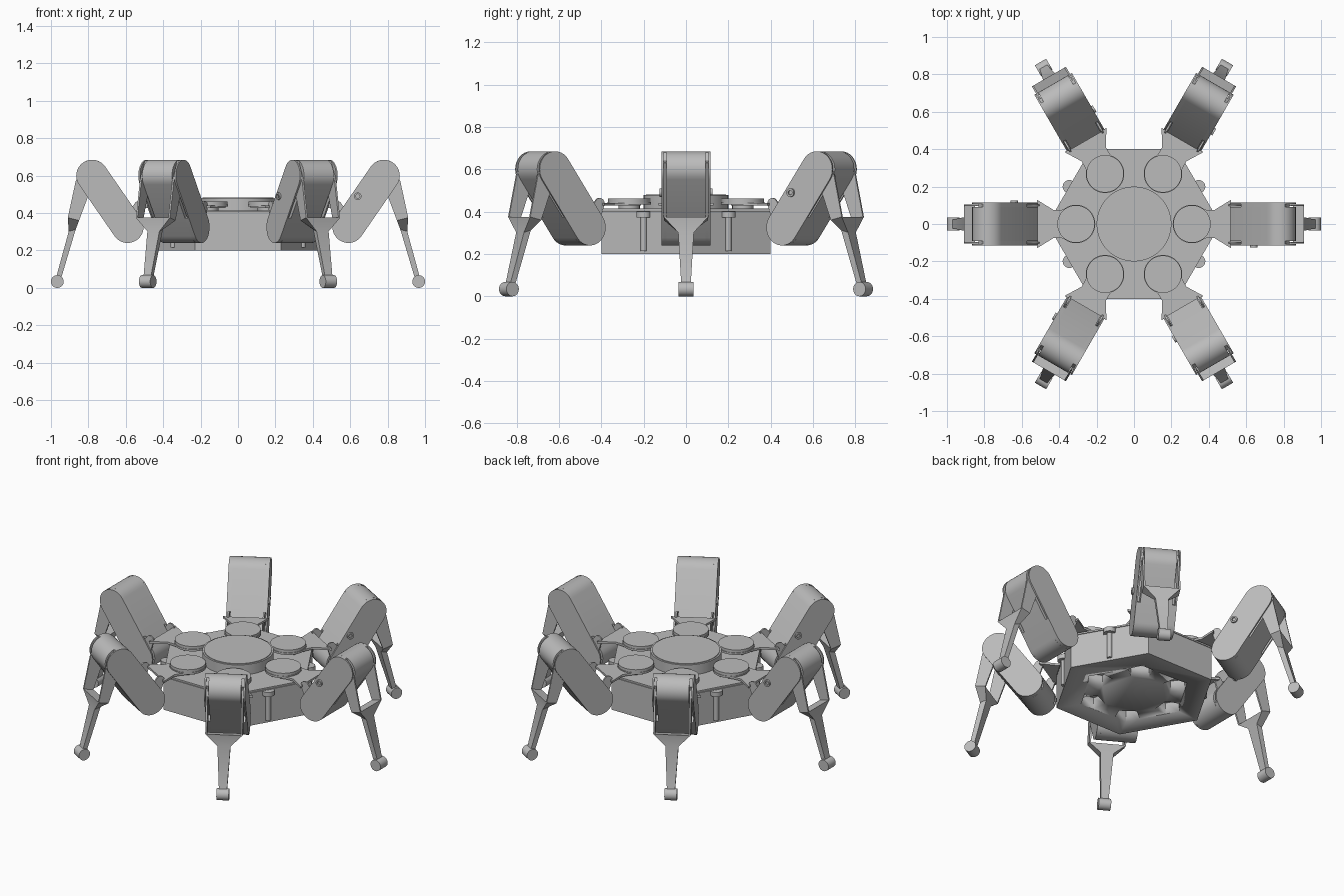
import bpy, bmesh
from math import pi, sin, cos, radians, atan2, hypot
from mathutils import Matrix, Vector

if "Cube" in bpy.data.objects:
    bpy.data.objects.remove(bpy.data.objects["Cube"])

grey = bpy.data.materials.new("plain grey")
grey.use_nodes = True
tone = (0.5, 0.5, 0.5, 1)
grey.diffuse_color = tone
grey.node_tree.nodes["Principled BSDF"].inputs["Base Color"].default_value = tone


def loft(bm, rings):
    """Closed solid through matching rings of points."""
    rows = [[bm.verts.new(p) for p in ring] for ring in rings]
    n = len(rows[0])
    for a, b in zip(rows, rows[1:]):
        for i in range(n):
            bm.faces.new((a[i], a[(i + 1) % n], b[(i + 1) % n], b[i]))
    bm.faces.new(rows[0][::-1])
    bm.faces.new(rows[-1])


def side_plate(bm, outline, y0, y1):
    """Outline in x, z extruded across y."""
    loft(bm, [[(x, y, z) for x, z in outline] for y in (y0, y1)])


def flat_plate(bm, outline, z0, z1):
    """Outline in x, y extruded upward."""
    loft(bm, [[(x, y, z) for x, y in outline] for z in (z0, z1)])


def circle(cx, cy, r, n=40, start=0.0):
    return [(cx + r * cos(start + 2 * pi * i / n), cy + r * sin(start + 2 * pi * i / n)) for i in range(n)]


def capsule(a, b, ra, rb, n=16):
    """Rounded bar outline between two centres."""
    t = atan2(b[1] - a[1], b[0] - a[0])
    pts = []
    for c, r, s in ((b, rb, t - pi / 2), (a, ra, t + pi / 2)):
        pts += [(c[0] + r * cos(s + pi * i / n), c[1] + r * sin(s + pi * i / n)) for i in range(n + 1)]
    return pts


def finish(name, bm, turn=0.0):
    bmesh.ops.recalc_face_normals(bm, faces=bm.faces)
    bm.transform(Matrix.Rotation(turn, 4, "Z"))
    mesh = bpy.data.meshes.new(name)
    bm.to_mesh(mesh)
    bm.free()
    mesh.materials.append(grey)
    ob = bpy.data.objects.new(name, mesh)
    bpy.context.scene.collection.objects.link(ob)
    bpy.ops.object.select_all(action="DESELECT")
    ob.select_set(True)
    bpy.context.view_layer.objects.active = ob
    bpy.ops.object.shade_smooth_by_angle(angle=radians(30))
    return ob


legs = [i * pi / 3 for i in range(6)]

# Hexagonal body with five-sided recesses underneath
bm = bmesh.new()
flat_plate(bm, circle(0, 0, 0.462, 6), 0.2, 0.402)
body = finish("body", bm)
bm = bmesh.new()
for a in legs:
    pocket = [(0.19, -0.05), (0.27, -0.08), (0.32, -0.01), (0.28, 0.06), (0.2, 0.05)]
    flat_plate(bm, [(x * cos(a) - y * sin(a), x * sin(a) + y * cos(a)) for x, y in pocket], 0.1, 0.27)
cutter = finish("recess_cutter", bm)
cutter.hide_render = True
mod = body.modifiers.new("recesses", "BOOLEAN")
mod.object = cutter
mod.solver = "EXACT"
bpy.context.view_layer.objects.active = body
bpy.ops.object.modifier_apply(modifier=mod.name)
bpy.data.objects.remove(cutter)

bm = bmesh.new()
flat_plate(bm, circle(0, 0, 0.462, 6), 0.405, 0.415)
finish("body_lid", bm)

# Central round cover with a narrow raised rim
bm = bmesh.new()
flat_plate(bm, circle(0, 0, 0.2, 64), 0.41, 0.478)
flat_plate(bm, circle(0, 0, 0.19, 64), 0.478, 0.482)
finish("centre_cover", bm)

# Capped posts on four of the body sides
for k in (1, 5, 7, 11):
    bm = bmesh.new()
    flat_plate(bm, circle(0.4, 0, 0.015, 20), 0.215, 0.38)
    flat_plate(bm, circle(0.4, 0, 0.035, 24), 0.372, 0.4)
    finish("side_post", bm, k * pi / 6)

HIP, KNEE, R = (0.59, 0.325), (0.78, 0.6), 0.085
L = hypot(KNEE[0] - HIP[0], KNEE[1] - HIP[1])
U = Vector((KNEE[0] - HIP[0], KNEE[1] - HIP[1])) / L
N = Vector((-U.y, U.x))


def along(u, v):
    return tuple(Vector(HIP) + U * u + N * v)


# Slotted layer: set back at the outer knee side and inner hip side
slotted = [along(-R * sin(pi * i / 12), -R * cos(pi * i / 12)) for i in range(9)]
slotted += [along(-0.04, 0.045), along(0.09, 0.045), along(0.09, R), along(L, R)]
slotted += [along(L + R * sin(pi * i / 12), R * cos(pi * i / 12)) for i in range(1, 6)]
slotted += [along(L + 0.06, -0.02), along(L, -0.045), along(0.115, -0.045), along(0.115, -R)]

for a in legs:
    # Hip turntable
    bm = bmesh.new()
    flat_plate(bm, circle(0.31, 0, 0.05, 24), 0.41, 0.44)
    flat_plate(bm, circle(0.31, 0, 0.103), 0.434, 0.446)
    flat_plate(bm, circle(0.31, 0, 0.1), 0.446, 0.463)
    finish("hip_disc", bm, a)

    # Flared hip bracket with two arms reaching into the upper leg
    bm = bmesh.new()
    half = [(0.3, 0.095), (0.39, 0.075), (0.43, 0.075), (0.52, 0.13), (0.515, 0.095)]
    flat_plate(bm, half + [(x, -y) for x, y in reversed(half)], 0.428, 0.441)
    for s in (-1, 1):
        side_plate(bm, capsule((0.53, 0.438), HIP, 0.026, 0.045), s * 0.095, s * 0.105)
    finish("hip_bracket", bm, a)

    # Upper leg: solid core, slotted layers and outer cheeks
    bm = bmesh.new()
    shape = capsule(HIP, KNEE, R, R)
    side_plate(bm, shape, -0.092, 0.092)
    for s in (-1, 1):
        side_plate(bm, slotted, s * 0.092, s * 0.107)
        side_plate(bm, shape, s * 0.107, s * 0.116)
    finish("upper_leg", bm, a)

    # Ring-shaped pivot on one cheek
    bm = bmesh.new()
    outer, inner = circle(0.64, 0.49, 0.02, 24), circle(0.64, 0.49, 0.011, 24)
    rings = [[(x, y, z) for x, z in o] for o, y in
             ((outer, -0.11), (outer, -0.126), (inner, -0.126), (inner, -0.117))]
    loft(bm, rings)
    finish("pivot_ring", bm, a)

    # Lower leg: two knee arms, funnel and tapering shin
    bm = bmesh.new()
    arm = [(0.76, 0.6), (0.79, 0.64), (0.84, 0.63), (0.868, 0.57), (0.91, 0.375), (0.85, 0.36)]
    for s in (-1, 1):
        side_plate(bm, arm, s * 0.095, s * 0.105)
    rings = []
    for x0, z0, x1, z1, w in ((0.85, 0.36, 0.91, 0.375, 0.105), (0.868, 0.312, 0.905, 0.302, 0.037),
                              (0.946, 0.05, 0.974, 0.05, 0.022)):
        rings.append([(x0, -w, z0), (x1, -w, z1), (x1, w, z1), (x0, w, z0)])
    loft(bm, rings)
    finish("lower_leg", bm, a)

    # Roller foot
    bm = bmesh.new()
    side_plate(bm, circle(0.966, 0.034, 0.034, 32), -0.035, 0.035)
    finish("foot", bm, a)
